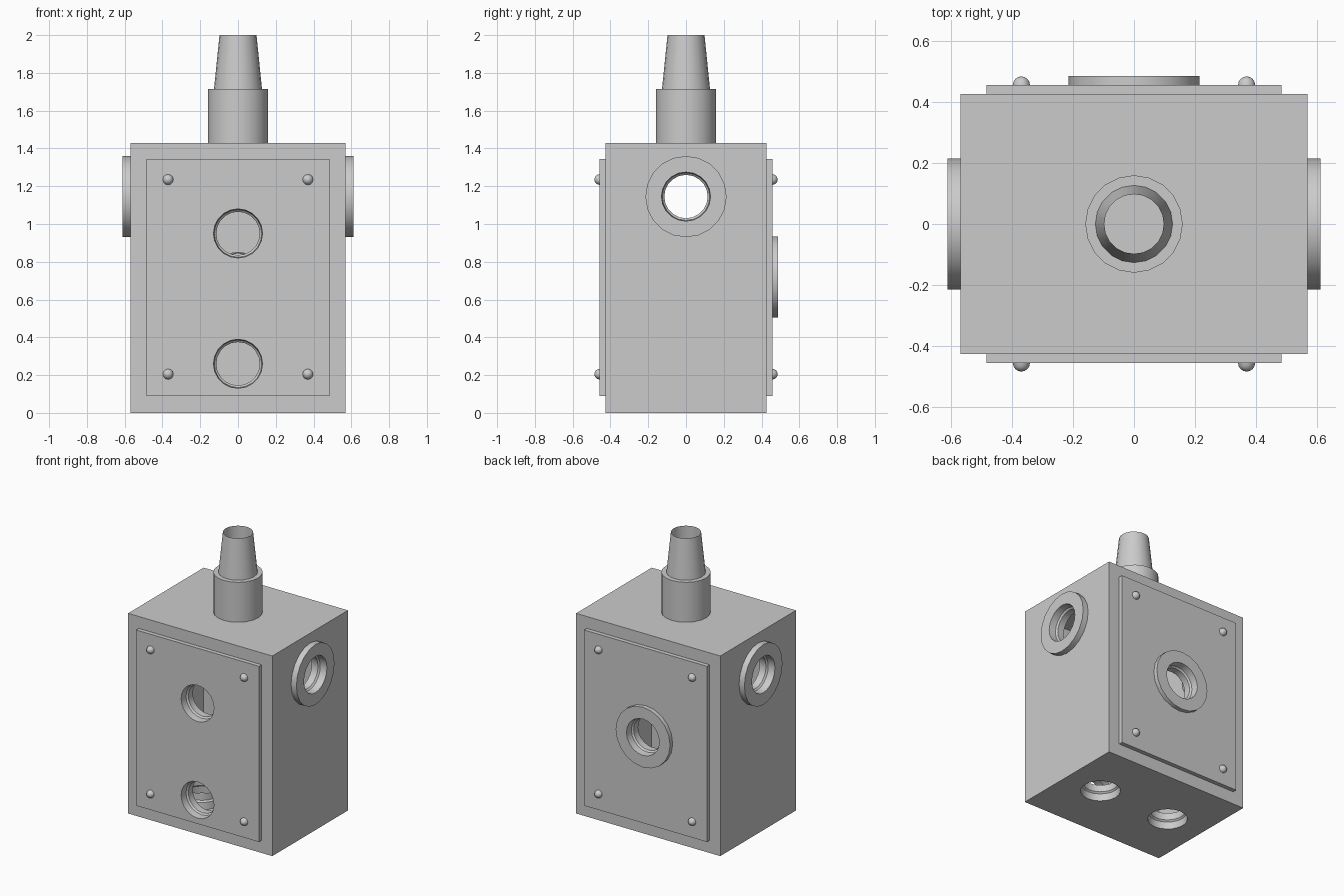
import bpy, bmesh, math
from mathutils import Matrix, Vector

if "Cube" in bpy.data.objects:
    bpy.data.objects.remove(bpy.data.objects["Cube"])

W, D, H = 1.14, 0.854, 1.43      # housing size
MID = H / 2
PLATE = 0.03                     # cover plate thickness
HOLE = 0.13                      # port radius
SEG = 20

gray = bpy.data.materials.new("light_gray_metal")
gray.diffuse_color = (0.6, 0.6, 0.6, 1)
gray.use_nodes = True
gray.node_tree.nodes["Principled BSDF"].inputs["Base Color"].default_value = gray.diffuse_color


def frame(u, v, n, origin):
    """Local x, y, z (outward) axes placed at origin."""
    m = Matrix((u, v, n)).transposed().to_4x4()
    m.translation = Vector(origin)
    return m


X, Y, Z = Vector((1, 0, 0)), Vector((0, 1, 0)), Vector((0, 0, 1))
FRONT = frame(X, Z, -Y, (0, -D / 2, MID))
BACK = frame(-X, Z, Y, (0, D / 2, MID))
RIGHT = frame(Y, Z, X, (W / 2, 0, MID))
LEFT = frame(-Y, Z, -X, (-W / 2, 0, MID))
TOP = frame(X, Y, Z, (0, 0, H))
BOTTOM = frame(X, -Y, -Z, (0, 0, 0))


def finish(bm, name):
    bmesh.ops.remove_doubles(bm, verts=bm.verts, dist=1e-5)
    me = bpy.data.meshes.new(name)
    bm.to_mesh(me)
    bm.free()
    me.materials.append(gray)
    ob = bpy.data.objects.new(name, me)
    bpy.context.collection.objects.link(ob)
    bpy.ops.object.select_all(action='DESELECT')
    ob.select_set(True)
    bpy.context.view_layer.objects.active = ob
    bpy.ops.object.shade_smooth_by_angle(angle=math.radians(40))
    return ob


def panel(out, m, w, h, holes=(), rim=0.0):
    """Flat rectangle with round openings (x, y, r) and optional side walls."""
    bm = bmesh.new()

    def loop(pts):
        vs = [bm.verts.new((x, y, 0)) for x, y in pts]
        return vs, [bm.edges.new((vs[i - 1], vs[i])) for i in range(len(vs))]

    a, b = w / 2, h / 2
    corners, edges = loop([(-a, -b), (a, -b), (a, b), (-a, b)])
    for x, y, r in holes:
        edges += loop([(x + r * math.cos(t), y + r * math.sin(t))
                       for t in (math.tau * i / SEG for i in range(SEG))])[1]
    bmesh.ops.triangle_fill(bm, edges=edges, use_beauty=True, normal=(0, 0, 1))
    bm.normal_update()
    for f in bm.faces:
        if f.normal.z < 0:
            f.normal_flip()
    if rim:
        low = [bm.verts.new(v.co - Vector((0, 0, rim))) for v in corners]
        for i in range(4):
            bm.faces.new((low[i - 1], low[i], corners[i], corners[i - 1]))
    bm.transform(m)
    me = bpy.data.meshes.new("panel")
    bm.to_mesh(me)
    bm.free()
    out.from_mesh(me)
    bpy.data.meshes.remove(me)


def lathe(name, m, profile, seg=SEG):
    """Turn a (radius, height) profile about the local z axis."""
    bm = bmesh.new()
    rings = [[bm.verts.new((r * math.cos(math.tau * i / seg),
                            r * math.sin(math.tau * i / seg), z))
              for i in range(seg)] for r, z in profile]
    for lo, hi in zip(rings, rings[1:]):
        for i in range(seg):
            j = (i + 1) % seg
            bm.faces.new((lo[i], lo[j], hi[j], hi[i]))
    bm.transform(m)
    return finish(bm, name)


def at(m, x, y, z=0):
    return m @ Matrix.Translation((x, y, z))


# Port positions on each side, measured from the middle of the side
front_ports = [(0, 0.95 - MID, HOLE), (0, 0.26 - MID, HOLE)]
back_ports = [(0, 0.72 - MID, HOLE)]
side_ports = [(0, 1.145 - MID, HOLE)]
floor_ports = [(-0.285, 0, HOLE), (0.285, 0, HOLE)]

# Hollow housing with port openings
bm = bmesh.new()
panel(bm, FRONT, W, H, front_ports)
panel(bm, BACK, W, H, back_ports)
panel(bm, RIGHT, D, H, side_ports)
panel(bm, LEFT, D, H, side_ports)
panel(bm, TOP, W, D, [(0, 0, 0.1)])
panel(bm, BOTTOM, W, D, floor_ports)
finish(bm, "housing")

# Cover plates with domed screws
for side, m, ports in (("front", FRONT, front_ports), ("back", BACK, back_ports)):
    bm = bmesh.new()
    panel(bm, at(m, 0, 0.0025, PLATE), 0.97, 1.255,
          [(x, y - 0.0025, r) for x, y, r in ports], PLATE)
    finish(bm, side + "_cover_plate")
    dome = [(0.028 * math.cos(t), 0.028 * math.sin(t))
            for t in (math.pi / 2 * i / 4 for i in range(5))]
    for x in (-0.37, 0.37):
        for z in (0.205, 1.235):
            lathe(side + "_screw", at(m, x, z - MID, PLATE), dome, 12)

# Stepped port sleeves, open to the inside
sleeve = [(HOLE, 0), (0.126, -0.05), (0.115, -0.06), (0.115, -0.11)]
for x, y, r in front_ports:
    lathe("front_port", at(FRONT, x, y, PLATE), sleeve)
for x, y, r in floor_ports:
    lathe("bottom_port", at(BOTTOM, x, y), sleeve)


# Flanged ports on the back and both sides
def flange(name, m, t):
    lathe(name, m, [(0.215, 0), (0.215, t)] + [(r, z + t) for r, z in sleeve])


flange("back_flange", at(BACK, 0, 0.72 - MID, PLATE), 0.03)
flange("right_flange", at(RIGHT, 0, 1.145 - MID), 0.042)
flange("left_flange", at(LEFT, 0, 1.145 - MID), 0.042)

# Top collar and open tapered spout
lathe("top_collar", TOP, [(0.16, 0), (0.16, 0.285), (0.115, 0.285)])
lathe("top_spout", TOP, [(0.127, 0.285), (0.098, 0.57), (0.098, -0.05)])
